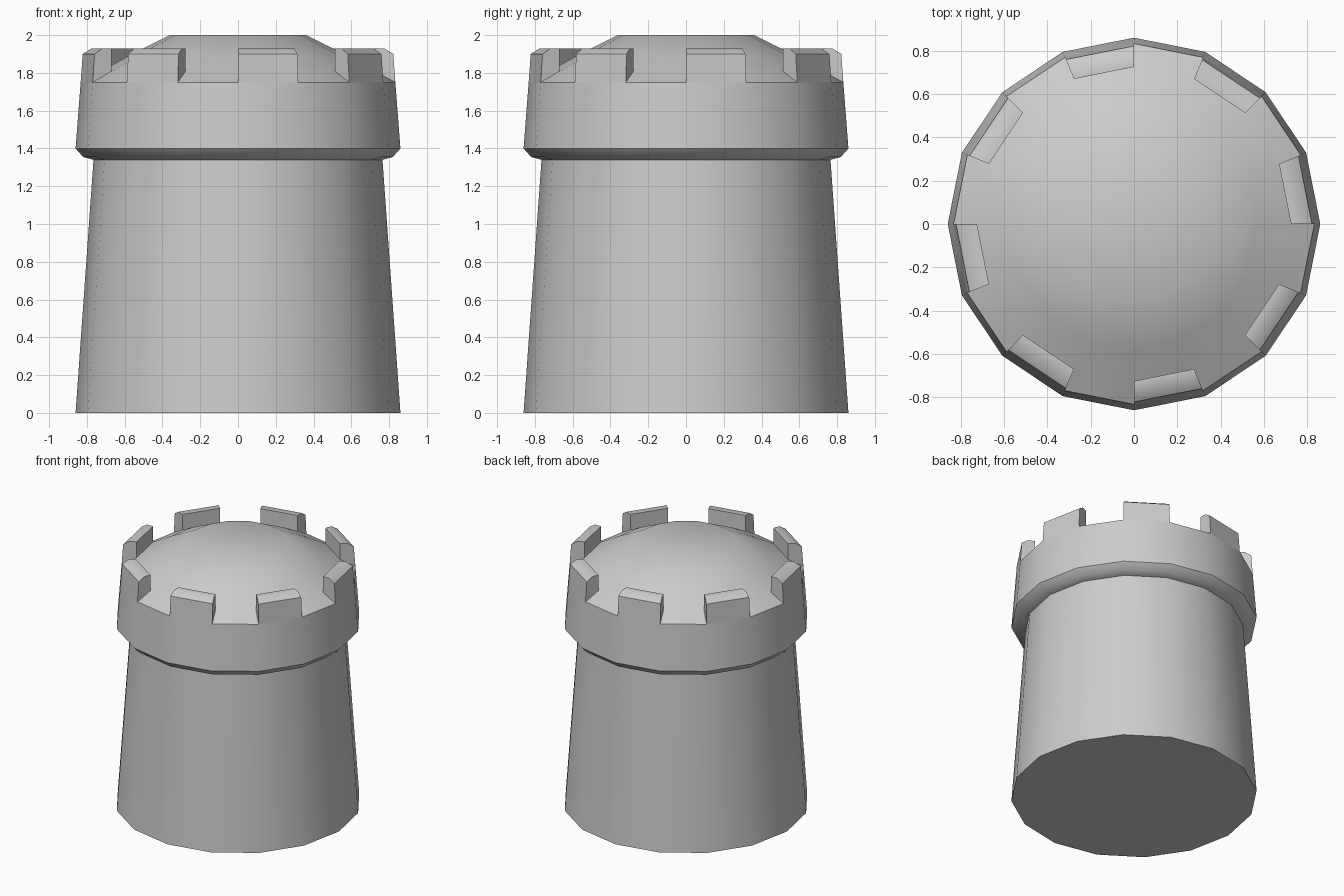
import bpy, bmesh
from math import cos, sin, pi, radians

if "Cube" in bpy.data.objects:
    bpy.data.objects.remove(bpy.data.objects["Cube"])

SIDES = 16


def pt(r, z, i):
    a = 2 * pi * i / SIDES
    return (r * cos(a), r * sin(a), z)


def finish(bm, name):
    bmesh.ops.recalc_face_normals(bm, faces=bm.faces)
    me = bpy.data.meshes.new(name)
    bm.to_mesh(me)
    bm.free()
    ob = bpy.data.objects.new(name, me)
    bpy.context.collection.objects.link(ob)
    bpy.ops.object.select_all(action='DESELECT')
    ob.select_set(True)
    bpy.context.view_layer.objects.active = ob
    bpy.ops.object.shade_smooth_by_angle(angle=radians(35))
    return ob


def lathe(name, profile):
    """Capped revolve of (radius, z) points."""
    bm = bmesh.new()
    rings = [[bm.verts.new(pt(r, z, i)) for i in range(SIDES)] for r, z in profile]
    for lo, hi in zip(rings, rings[1:]):
        for i in range(SIDES):
            j = (i + 1) % SIDES
            bm.faces.new((lo[i], lo[j], hi[j], hi[i]))
    bm.faces.new(rings[0])
    bm.faces.new(rings[-1])
    return finish(bm, name)


# Tapered shaft, overhanging collar and shallow domed roof
lathe("tower_body", [
    (0.86, 0), (0.765, 1.34), (0.82, 1.355), (0.86, 1.40),
    (0.833, 1.75), (0.777, 1.78), (0.58, 1.89), (0.36, 2.0),
])

# Battlement blocks on every second side, with chamfered outer top edge
section = [(0.725, 1.75), (0.833, 1.75), (0.822, 1.90), (0.775, 1.93), (0.725, 1.93)]
bm = bmesh.new()
for i in range(0, SIDES, 2):
    a = [bm.verts.new(pt(r, z, i)) for r, z in section]
    b = [bm.verts.new(pt(r, z, i + 1)) for r, z in section]
    bm.faces.new(a)
    bm.faces.new(b[::-1])
    for k in range(len(section)):
        m = (k + 1) % len(section)
        bm.faces.new((a[k], b[k], b[m], a[m]))
finish(bm, "battlements")
